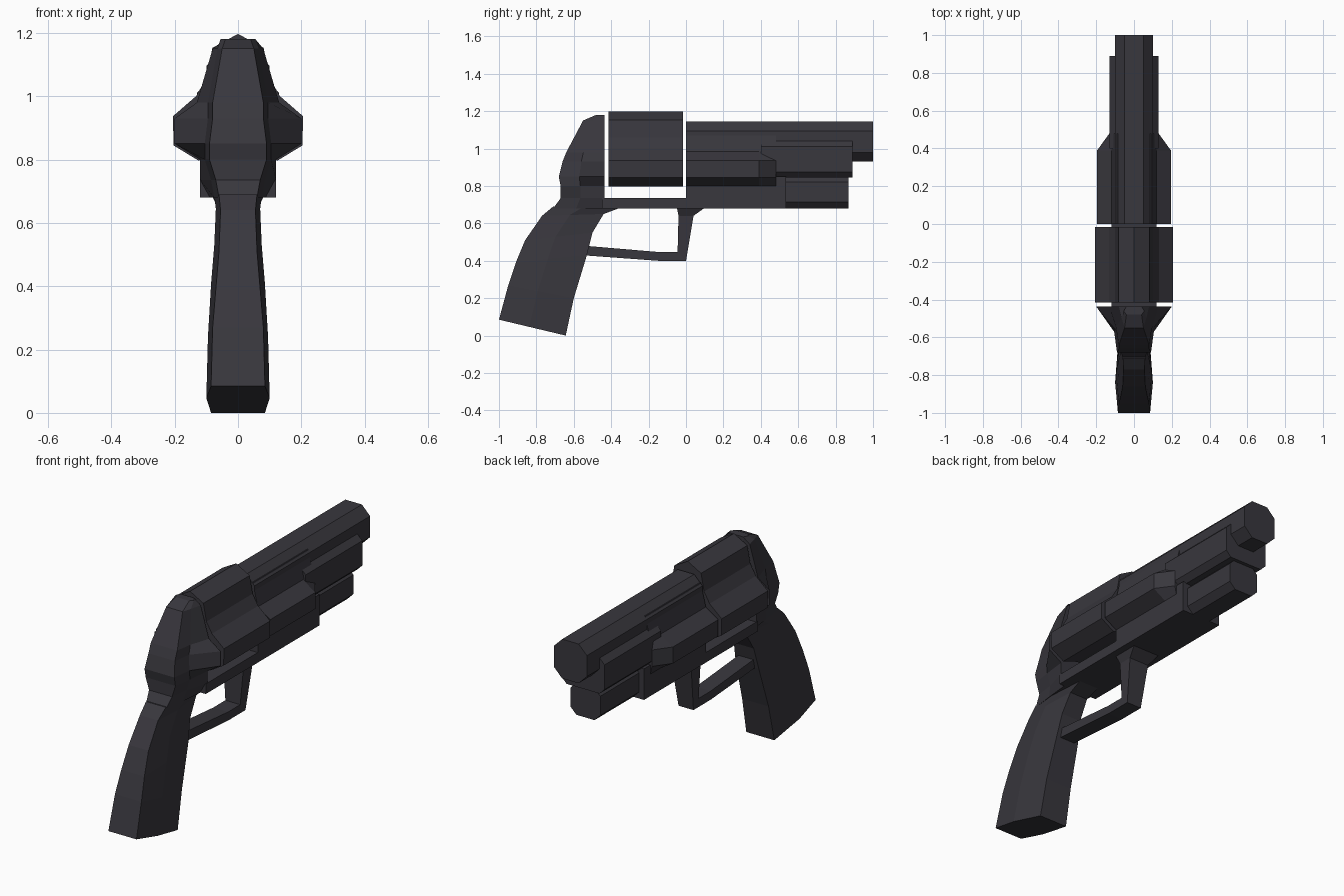
import bpy
import bmesh
import math
from mathutils import Vector

default_cube = bpy.data.objects.get("Cube")
if default_cube:
    bpy.data.objects.remove(default_cube)

# One dark metal colour for everything
metal = bpy.data.materials.new("dark gunmetal")
metal.use_nodes = True
metal.diffuse_color = (.04, .038, .047, 1)
shader = metal.node_tree.nodes["Principled BSDF"]
shader.inputs["Base Color"].default_value = metal.diffuse_color
shader.inputs["Roughness"].default_value = .7


def loft(name, rings):
    """Skin closed rings of equal length and cap both ends."""
    bm = bmesh.new()
    loops = [[bm.verts.new(point) for point in ring] for ring in rings]
    for near, far in zip(loops, loops[1:]):
        for i in range(len(near)):
            bm.faces.new((near[i - 1], near[i], far[i], far[i - 1]))
    bm.faces.new(loops[0])
    bm.faces.new(loops[-1])
    bmesh.ops.recalc_face_normals(bm, faces=bm.faces)
    mesh = bpy.data.meshes.new(name)
    bm.to_mesh(mesh)
    bm.free()
    mesh.materials.append(metal)
    part = bpy.data.objects.new(name, mesh)
    bpy.context.collection.objects.link(part)


def mirrored(side):
    """Close a ring from the points on its left side."""
    return side + [(-x, y, z) for x, y, z in reversed(side)]


def section(y, outline):
    """Upright ring at y from a left outline of (x, z), top to bottom."""
    return mirrored([(x, y, z) for x, z in outline])


def chamfered(width, top, bottom, cut):
    """Left outline of a box with its corners cut off."""
    return [(width - cut, top), (width, top - cut),
            (width, bottom + cut), (width - cut, bottom)]


def bar(name, back, front, outline):
    """Straight bar running along the length of the model."""
    loft(name, [section(back, outline), section(front, outline)])


def grip_ring(back, front, back_width, front_width):
    """Six-sided ring, a little fuller in the middle than at the back."""
    middle = back.lerp(front, .45)
    return mirrored([(back_width, *back),
                     (back_width + .015, *middle),
                     (front_width, *front)])


# Barrel, shroud and under lug
bar("barrel", 0, 1, chamfered(width=.1, top=1.145, bottom=.93, cut=.05))
bar("barrel_shroud", .4, .89, chamfered(width=.13, top=1.04, bottom=.845, cut=.03))
bar("under_lug", .5, .87, chamfered(width=.09, top=.855, bottom=.68, cut=.035))

# Front frame, its side bulges tapering into the shroud
frame_width = .12
frame_bottom = .68
strap_top = .735
bulged = [(.09, 1.11), (frame_width, .985), (.195, .935),
          (.195, .845), (frame_width, .8), (frame_width, strap_top)]
slim = [(min(x, .13), z) for x, z in bulged]
loft("front_frame", [section(0, bulged), section(.39, bulged), section(.48, slim)])

# Lower frame and the strap below the drum
bar("lower_frame", 0, .535, [(frame_width, .85), (frame_width, frame_bottom)])
bar("frame_strap", -.45, .01, [(frame_width, strap_top), (frame_width, frame_bottom)])

# Drum with three lobes and a shallow groove between them
drum_height = .962
lobe_radii = (.235, .207, .138)
drum_outline = []
for lobe in range(3):
    for step in range(-2, 3):
        angle = math.radians(90 + 120 * lobe + 23 * step)
        radius = lobe_radii[abs(step)]
        drum_outline.append((radius * math.cos(angle),
                             drum_height + radius * math.sin(angle)))
loft("drum", [[(x, y, z) for x, z in drum_outline] for y in (-.415, -.015)])

# Rear frame: back y, height, back half width, half width at the drum
shield_y = -.437
rear_levels = [
    (-.48, 1.18, .04, .04),
    (-.55, 1.15, .05, .08),
    (-.64, .98, .08, .13),
    (-.66, .93, .08, .2),
    (-.68, .85, .09, .2),
    (-.67, .8, .09, frame_width),
    (-.67, strap_top, .07, frame_width),
    (-.71, frame_bottom, .06, .09),
]
loft("rear_frame", [
    grip_ring(Vector((y, z)), Vector((shield_y, z)), back_width, front_width)
    for y, z, back_width, front_width in rear_levels])

# Grip: back point, front point and half width, from the frame to the butt
grip_levels = [
    ((-.71, .69), (-.36, frame_bottom), .06),
    ((-.77, .64), (-.44, .65), .055),
    ((-.86, .51), (-.5, .55), .06),
    ((-.91, .39), (-.53, .43), .07),
    ((-.95, .27), (-.6, .2), .08),
    ((-1, .085), (-.643, 0), .085),
]
loft("grip", [grip_ring(Vector(back), Vector(front), width, width)
              for back, front, width in grip_levels])

# Trigger guard: outer point, inner point and half width along its bend
guard_width = .045
guard_bends = [
    ((.11, .69), (-.05, .69), .085),
    ((.04, .64), (-.04, .64), .06),
    ((0, .4), (-.045, .447), guard_width),
    ((-.15, .4), (-.15, .447), guard_width),
    ((-.56, .43), (-.54, .48), guard_width),
]
loft("trigger_guard", [mirrored([(width, *outer), (width, *inner)])
                       for outer, inner, width in guard_bends])
